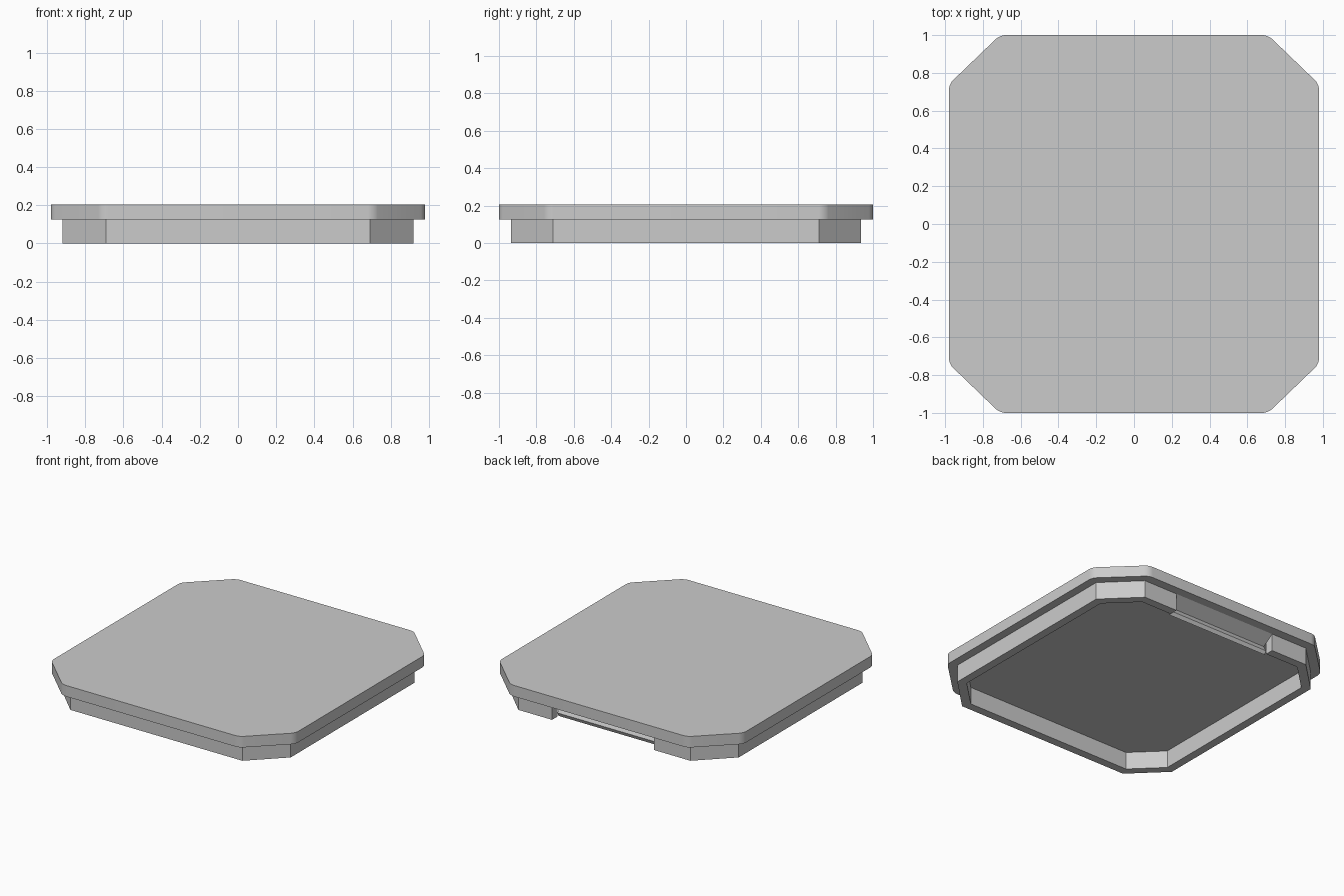
import bpy, bmesh, math
from mathutils import Vector

cube = bpy.data.objects.get("Cube")
if cube:
    bpy.data.objects.remove(cube, do_unlink=True)

grey = bpy.data.materials.new("light grey")
grey.use_nodes = True
grey.diffuse_color = (0.6, 0.6, 0.6, 1)
grey.node_tree.nodes["Principled BSDF"].inputs["Base Color"].default_value = (0.6, 0.6, 0.6, 1)

SEAM, TOP = 0.125, 0.205
NOTCH_LEFT, NOTCH_RIGHT = 0.42, -0.40


def finish(name, bm):
    bmesh.ops.recalc_face_normals(bm, faces=bm.faces)
    mesh = bpy.data.meshes.new(name)
    bm.to_mesh(mesh)
    bm.free()
    mesh.materials.append(grey)
    obj = bpy.data.objects.new(name, mesh)
    bpy.context.collection.objects.link(obj)
    return obj


def octagon(hx, hy, cx, cy):
    """Chamfered rectangle, counter-clockwise, starting at the back right."""
    return [(-cx, hy), (-hx, cy), (-hx, -cy), (-cx, -hy),
            (cx, -hy), (hx, -cy), (hx, cy), (cx, hy)]


def prism(points, shift):
    """Extrude a closed loop of 3D points along a vector."""
    bm = bmesh.new()
    face = bm.faces.new([bm.verts.new(p) for p in points])
    ext = bmesh.ops.extrude_face_region(bm, geom=[face])
    verts = [g for g in ext["geom"] if isinstance(g, bmesh.types.BMVert)]
    bmesh.ops.translate(bm, verts=verts, vec=Vector(shift))
    return bm


# Top plate with softly rounded chamfer corners
bm = prism([(x, y, SEAM) for x, y in octagon(0.98, 1.0, 0.71, 0.74)],
           (0, 0, TOP - SEAM))
upright = [e for e in bm.edges if abs(e.verts[0].co.z - e.verts[1].co.z) > 0.01]
bmesh.ops.bevel(bm, geom=upright, offset=0.03, segments=5, profile=0.5, affect='EDGES')
plate = finish("top_plate", bm)
bpy.context.view_layer.objects.active = plate
plate.select_set(True)
bpy.ops.object.shade_smooth_by_angle(angle=math.radians(30))

# Rim wall under the plate, open at the back for the pry notch
def rim_path(hx, hy, cx, cy):
    return [(NOTCH_RIGHT, hy)] + octagon(hx, hy, cx, cy) + [(NOTCH_LEFT, hy)]

outer = rim_path(0.92, 0.935, 0.69, 0.71)
inner = rim_path(0.86, 0.875, 0.665, 0.685)
bm = bmesh.new()
sections = []
for (ox, oy), (ix, iy) in zip(outer, inner):
    corners = [(ox, oy, 0), (ox, oy, SEAM), (ix, iy, SEAM), (ix, iy, 0)]
    sections.append([bm.verts.new(c) for c in corners])
for a, b in zip(sections, sections[1:]):
    for i in range(4):
        j = (i + 1) % 4
        bm.faces.new((a[i], a[j], b[j], b[i]))
bm.faces.new(sections[0])
bm.faces.new(sections[-1])
finish("rim_wall", bm)

# Angled wall behind the pry notch, bulging into the hollow underside
profile = [(0.935, SEAM), (0.85, 0.067), (0.872, 0.026),
           (0.86, 0), (0.83, 0.06), (0.83, SEAM)]
bm = prism([(NOTCH_RIGHT, y, z) for y, z in profile],
           (NOTCH_LEFT - NOTCH_RIGHT, 0, 0))
finish("notch_wall", bm)
